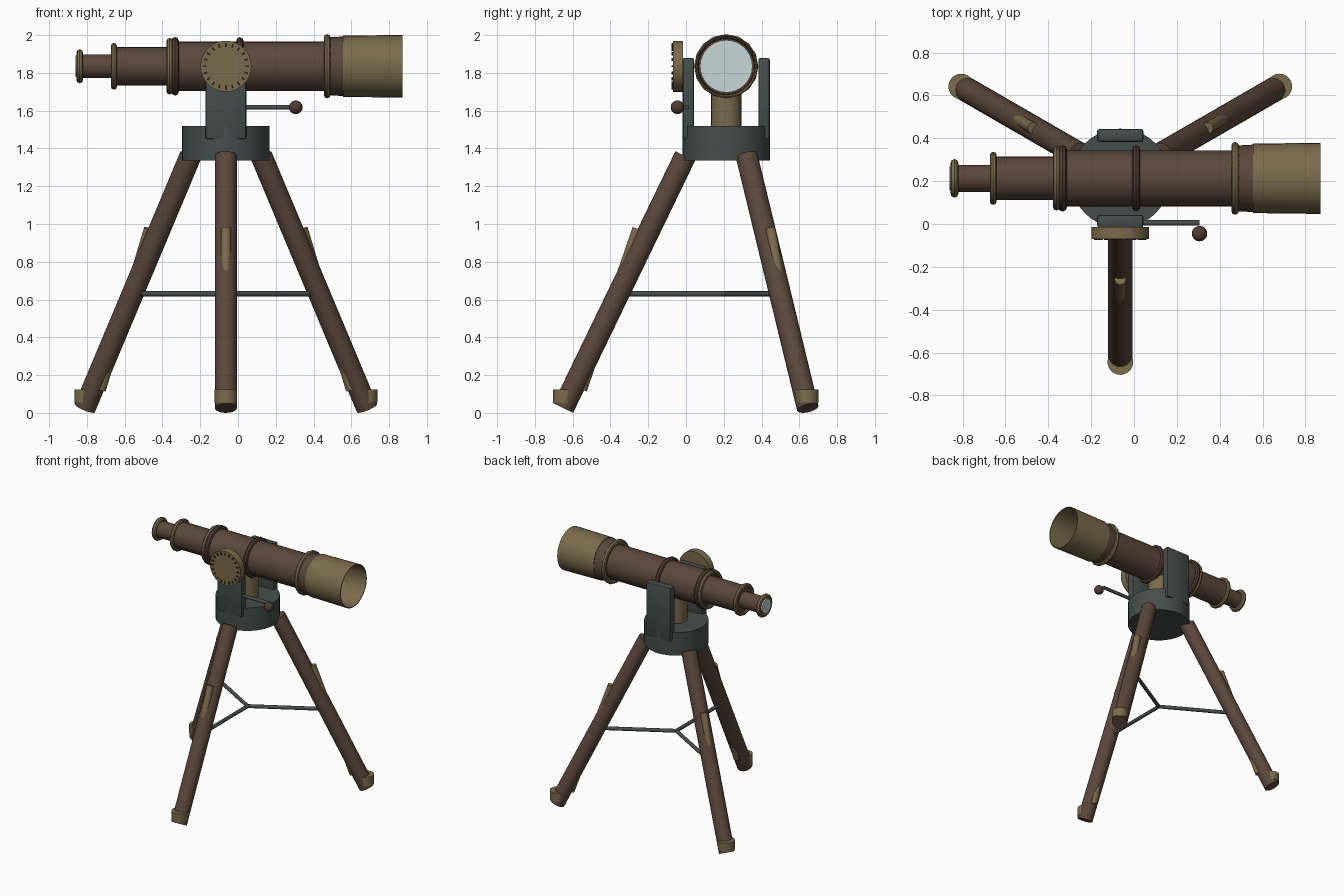
import bpy, bmesh, math
from mathutils import Vector, Matrix

if "Cube" in bpy.data.objects:
    bpy.data.objects.remove(bpy.data.objects["Cube"])

CX, CY, TZ = -0.064, 0.213, 1.835   # tripod axis and telescope height


def material(name, rgb):
    m = bpy.data.materials.new(name)
    m.diffuse_color = (*rgb, 1)
    m.use_nodes = True
    m.node_tree.nodes["Principled BSDF"].inputs["Base Color"].default_value = m.diffuse_color
    return m


WOOD = material("brown wood", (0.104, 0.064, 0.045))
DARK = material("dark wood", (0.080, 0.045, 0.034))
BRASS = material("aged brass", (0.195, 0.148, 0.072))
IRON = material("slate iron", (0.060, 0.076, 0.072))
TICK = material("dark marks", (0.022, 0.019, 0.016))
GLASS = material("pale glass", (0.58, 0.67, 0.69))


def finish(name, bm, mat, smooth=True):
    bmesh.ops.recalc_face_normals(bm, faces=bm.faces)
    me = bpy.data.meshes.new(name)
    bm.to_mesh(me)
    bm.free()
    ob = bpy.data.objects.new(name, me)
    bpy.context.collection.objects.link(ob)
    me.materials.append(mat)
    if smooth:
        bpy.ops.object.select_all(action='DESELECT')
        ob.select_set(True)
        bpy.context.view_layer.objects.active = ob
        bpy.ops.object.shade_smooth_by_angle(angle=math.radians(35))
    return ob


def rod(name, a, b, r, mat, segs=24, r2=None):
    """Cylinder or cone between two points."""
    a, b = Vector(a), Vector(b)
    d = b - a
    mtx = Matrix.Translation((a + b) / 2) @ d.to_track_quat('Z', 'Y').to_matrix().to_4x4()
    bm = bmesh.new()
    bmesh.ops.create_cone(bm, cap_ends=True, segments=segs, radius1=r,
                          radius2=r if r2 is None else r2, depth=d.length, matrix=mtx)
    return finish(name, bm, mat)


def lathe(name, profile, mat, segs=32, closed=False):
    """Turn an (x, radius) profile around the telescope axis."""
    bm = bmesh.new()
    rings = []
    for x, r in profile:
        rings.append([bm.verts.new((x, CY + r * math.cos(2 * math.pi * i / segs),
                                    TZ + r * math.sin(2 * math.pi * i / segs)))
                      for i in range(segs)])
    pairs = list(zip(rings, rings[1:]))
    if closed:
        pairs.append((rings[-1], rings[0]))
    for p, q in pairs:
        for i in range(segs):
            j = (i + 1) % segs
            bm.faces.new((p[i], p[j], q[j], q[i]))
    return finish(name, bm, mat)


def ring(name, x, r_out, minor, mat):
    prof = [(x + minor * math.cos(k * math.pi / 4),
             r_out - minor + minor * math.sin(k * math.pi / 4)) for k in range(8)]
    return lathe(name, prof, mat, 16, True)


def box(name, lo, hi, mat, bevel=0.0):
    lo, hi = Vector(lo), Vector(hi)
    bm = bmesh.new()
    bmesh.ops.create_cube(bm, size=1, matrix=Matrix.Translation((lo + hi) / 2)
                          @ Matrix.Diagonal((*(hi - lo), 1)))
    if bevel:
        bmesh.ops.bevel(bm, geom=bm.edges[:], offset=bevel, segments=2,
                        profile=0.5, affect='EDGES')
    return finish(name, bm, mat)


# Telescope tubes
def tube(name, x0, x1, r):
    rod(name, (x0, CY, TZ), (x1, CY, TZ), r, WOOD, 32)


tube("eyepiece_tube", -0.85, -0.64, 0.063)
tube("middle_tube", -0.66, -0.34, 0.101)
tube("main_tube", -0.35, 0.47, 0.131)
lathe("flared_collar", [(0.46, 0.125), (0.46, 0.152), (0.565, 0.158), (0.565, 0.150),
                        (0.49, 0.146), (0.49, 0.125)], WOOD, 32, True)
lathe("objective_hood", [(0.555, 0.162), (0.87, 0.166), (0.87, 0.160), (0.555, 0.154)],
      BRASS, 32, True)

# Rings and lenses
ring("eyepiece_ring", -0.838, 0.09, 0.018, BRASS)
ring("middle_ring", -0.657, 0.124, 0.016, BRASS)
ring("brass_joint_ring", -0.362, 0.150, 0.016, BRASS)
ring("wood_joint_ring", -0.333, 0.155, 0.020, DARK)
ring("centre_ring", 0.010, 0.154, 0.019, DARK)
ring("objective_ring", 0.472, 0.170, 0.018, BRASS)
rod("eyepiece_lens", (-0.86, CY, TZ), (-0.84, CY, TZ), 0.056, GLASS, 32)
rod("objective_lens", (0.465, CY, TZ), (0.492, CY, TZ), 0.136, GLASS, 32)

# Mount: hub, post and two yoke plates
rod("hub", (CX, CY, 1.337), (CX, CY, 1.52), 0.232, IRON, 40)
rod("post", (CX, CY, 1.50), (CX, CY, 1.75), 0.080, BRASS)
for name, s in (("front_yoke_plate", -1), ("back_yoke_plate", 1)):
    ys = sorted((CY + s * 0.170, CY + s * 0.231))
    box(name, (CX - 0.108, ys[0], 1.45), (CX + 0.108, ys[1], 1.88), IRON, 0.012)

# Dial with raised marks
rod("dial", (CX, -0.015, TZ), (CX, -0.070, TZ), 0.135, BRASS, 32)
bm = bmesh.new()
for k in range(20):
    bmesh.ops.create_cube(bm, size=1, matrix=Matrix.Translation((CX, -0.071, TZ))
                          @ Matrix.Rotation(k * math.pi / 10, 4, 'Y')
                          @ Matrix.Translation((0, 0, 0.113))
                          @ Matrix.Diagonal((0.010, 0.009, 0.020, 1)))
finish("dial_marks", bm, TICK, False)

# Pointing handle
rod("handle_rod", (0.02, 0.005, 1.618), (0.305, 0.005, 1.618), 0.013, IRON, 12)
bm = bmesh.new()
bmesh.ops.create_uvsphere(bm, u_segments=20, v_segments=12, radius=0.036,
                          matrix=Matrix.Translation((0.306, -0.045, 1.618)))
finish("handle_knob", bm, DARK)

# Tripod legs, brass inner struts, foot collars and spreader
for name, deg in (("front", -90), ("right", 30), ("left", 150)):
    a = math.radians(deg)

    def at(r, z):
        return (CX + r * math.cos(a), CY + r * math.sin(a), z)

    rod(name + "_leg", at(0.217, 1.360), at(0.863, 0.0255), 0.058, WOOD)
    rod(name + "_leg_strut", at(0.470, 0.975), at(0.764, 0.123), 0.027, BRASS, 16)
    rod(name + "_foot_collar", at(0.857, 0.055), at(0.857, 0.125), 0.060, BRASS)
    rod(name + "_spreader_bar", at(0, 0.63), at(0.525, 0.63), 0.014, IRON, 12)
